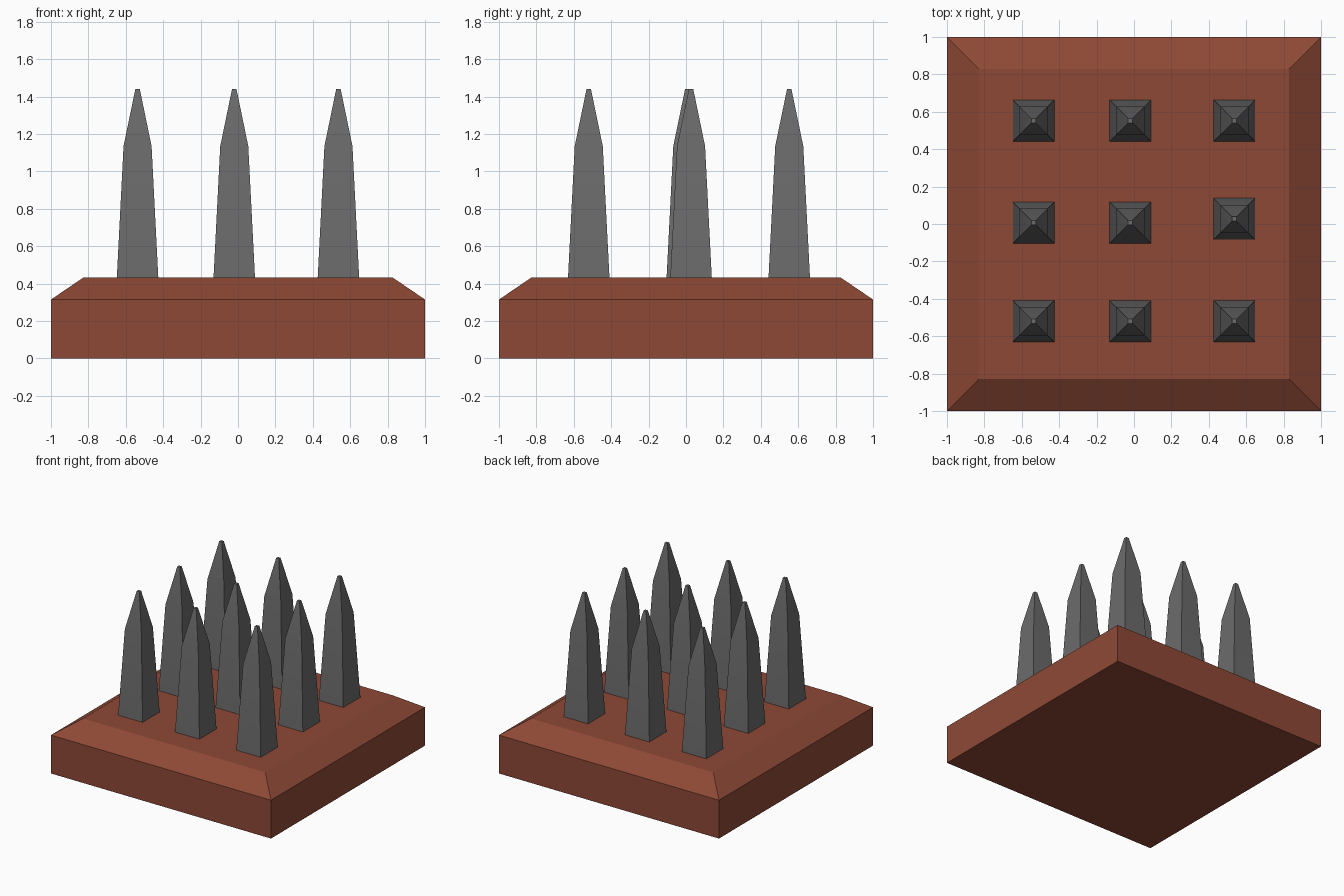
import bpy
import math

if "Cube" in bpy.data.objects:
    bpy.data.objects.remove(bpy.data.objects["Cube"])


def material(name, color):
    mat = bpy.data.materials.new(name)
    mat.diffuse_color = color
    mat.use_nodes = True
    mat.node_tree.nodes["Principled BSDF"].inputs["Base Color"].default_value = mat.diffuse_color
    return mat


def stacked_squares(name, profile, location, mat):
    """Square-section solid from a list of (half width, height)."""
    corners = [(-1, -1), (1, -1), (1, 1), (-1, 1)]
    verts = [(sx * h, sy * h, z) for h, z in profile for sx, sy in corners]
    faces = [(3, 2, 1, 0)]
    for ring in range(len(profile) - 1):
        a, b = ring * 4, ring * 4 + 4
        for i in range(4):
            j = (i + 1) % 4
            faces.append((a + i, a + j, b + j, b + i))
    top = len(verts) - 4
    faces.append((top, top + 1, top + 2, top + 3))
    mesh = bpy.data.meshes.new(name)
    mesh.from_pydata(verts, [], faces)
    mesh.materials.append(mat)
    obj = bpy.data.objects.new(name, mesh)
    obj.location = location
    bpy.context.collection.objects.link(obj)
    return obj


brick = material("red_brown", (0.27, 0.066, 0.036, 1))
iron = material("dark_grey", (0.147, 0.147, 0.147, 1))

# Square base with a sloped upper rim
stacked_squares("base", [(1.0, 0.0), (1.0, 0.315), (0.828, 0.432)], (0, 0, 0), brick)

# Tapered spikes in three rows, sunk slightly into the base
spike_profile = [(0.1115, 0.42), (0.075, 1.135), (0.012, 1.44)]
spikes = []
for row, y in (("front", -0.52), ("middle", 0.007), ("back", 0.552)):
    for col, x in (("left", -0.537), ("centre", -0.02), ("right", 0.537)):
        # The middle right spike sits a little further back
        shift = 0.02 if (row, col) == ("middle", "right") else 0
        spikes.append(stacked_squares(f"spike_{row}_{col}", spike_profile, (x, y + shift, 0), iron))

# Soft shoulders on the spikes, sharp corners kept
for spike in spikes:
    spike.select_set(True)
bpy.context.view_layer.objects.active = spikes[0]
bpy.ops.object.shade_smooth_by_angle(angle=math.radians(30))
